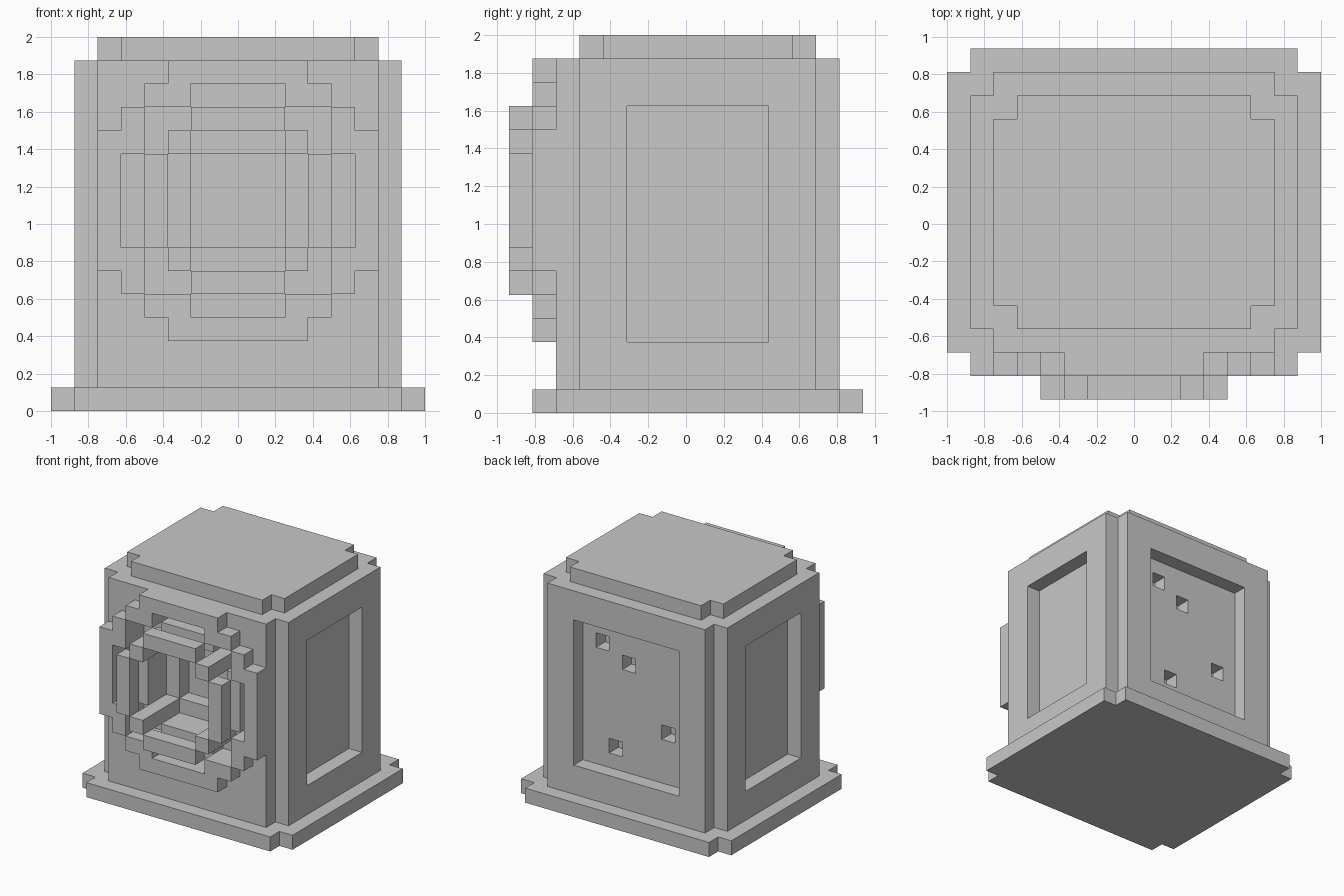
import bpy
import bmesh
import math

UNIT = 0.125          # one block; the model is sixteen blocks wide
AXIS_Z = 9            # height of the porthole centre, in blocks

if "Cube" in bpy.data.objects:
    bpy.data.objects.remove(bpy.data.objects["Cube"], do_unlink=True)

grey = bpy.data.materials.new("stone grey")
grey.use_nodes = True
colour = (0.58, 0.58, 0.58, 1)
grey.diffuse_color = colour
grey.node_tree.nodes["Principled BSDF"].inputs["Base Color"].default_value = colour


def box(x0, x1, y0, y1, z0, z1):
    """Set of blocks filling a box (rows in y are offset by half a block)."""
    return {(x, y, z) for x in range(x0, x1) for y in range(y0, y1) for z in range(z0, z1)}


def slab(half, z0, z1):
    """Slab with its four corners notched by one block."""
    return (box(-half, half, 3 - half, half - 1, z0, z1)
            | box(1 - half, half - 1, 2 - half, half, z0, z1))


def disc(radius, y0, y1):
    """Stepped round plug facing the front."""
    return {(x, y, z) for x, y, z in box(-8, 8, y0, y1, 0, 16)
            if (x + .5) ** 2 + (z + .5 - AXIS_Z) ** 2 < radius ** 2 + .6}


def build(name, blocks):
    """Skin a set of blocks with outer faces only and merge flat areas."""
    bm = bmesh.new()
    verts = {}

    def corner(p):
        if p not in verts:
            verts[p] = bm.verts.new((p[0] * UNIT, (p[1] - .5) * UNIT, p[2] * UNIT))
        return verts[p]

    for cell in blocks:
        for axis in range(3):
            u, v = (axis + 1) % 3, (axis + 2) % 3
            for side in (0, 1):
                near = list(cell)
                near[axis] += 2 * side - 1
                if tuple(near) in blocks:
                    continue
                loop = []
                for a, b in ((0, 0), (1, 0), (1, 1), (0, 1)):
                    p = list(cell)
                    p[axis] += side
                    p[u] += a
                    p[v] += b
                    loop.append(corner(tuple(p)))
                bm.faces.new(loop if side else loop[::-1])
    bmesh.ops.dissolve_limit(bm, angle_limit=math.radians(1),
                             verts=bm.verts[:], edges=bm.edges[:])
    mesh = bpy.data.meshes.new(name)
    bm.to_mesh(mesh)
    bm.free()
    mesh.materials.append(grey)
    bpy.context.collection.objects.link(bpy.data.objects.new(name, mesh))


# Base and roof
build("base", slab(8, 0, 1))
build("roof", slab(6, 15, 16))

# Body with a sunken panel on both sides and the back
body = slab(7, 1, 15)
body -= box(-7, -6, -2, 4, 3, 13) | box(6, 7, -2, 4, 3, 13)
body -= box(-4, 4, 6, 7, 3, 13)

# Small square holes in the back panel
for x, z in ((2, 11), (0, 10), (1, 4), (-3, 6)):
    body -= box(x, x + 1, 5, 6, z, z + 1)

# Stepped porthole cavity and the groove around it
body -= disc(5, -5, -4) - disc(4, -5, -4)
body -= disc(3, -5, -3) | disc(2, -3, -2)
build("body", body)

# Wide ring on the front wall
build("outer_ring", disc(6, -6, -5) - disc(5, -6, -5))

# Raised rim standing on four corner posts
rim = disc(4, -7, -6) - disc(3, -7, -6)
for x in (-3, 2):
    for z in (6, 11):
        rim |= box(x, x + 1, -7, -5, z, z + 1)
build("porthole_rim", rim)
